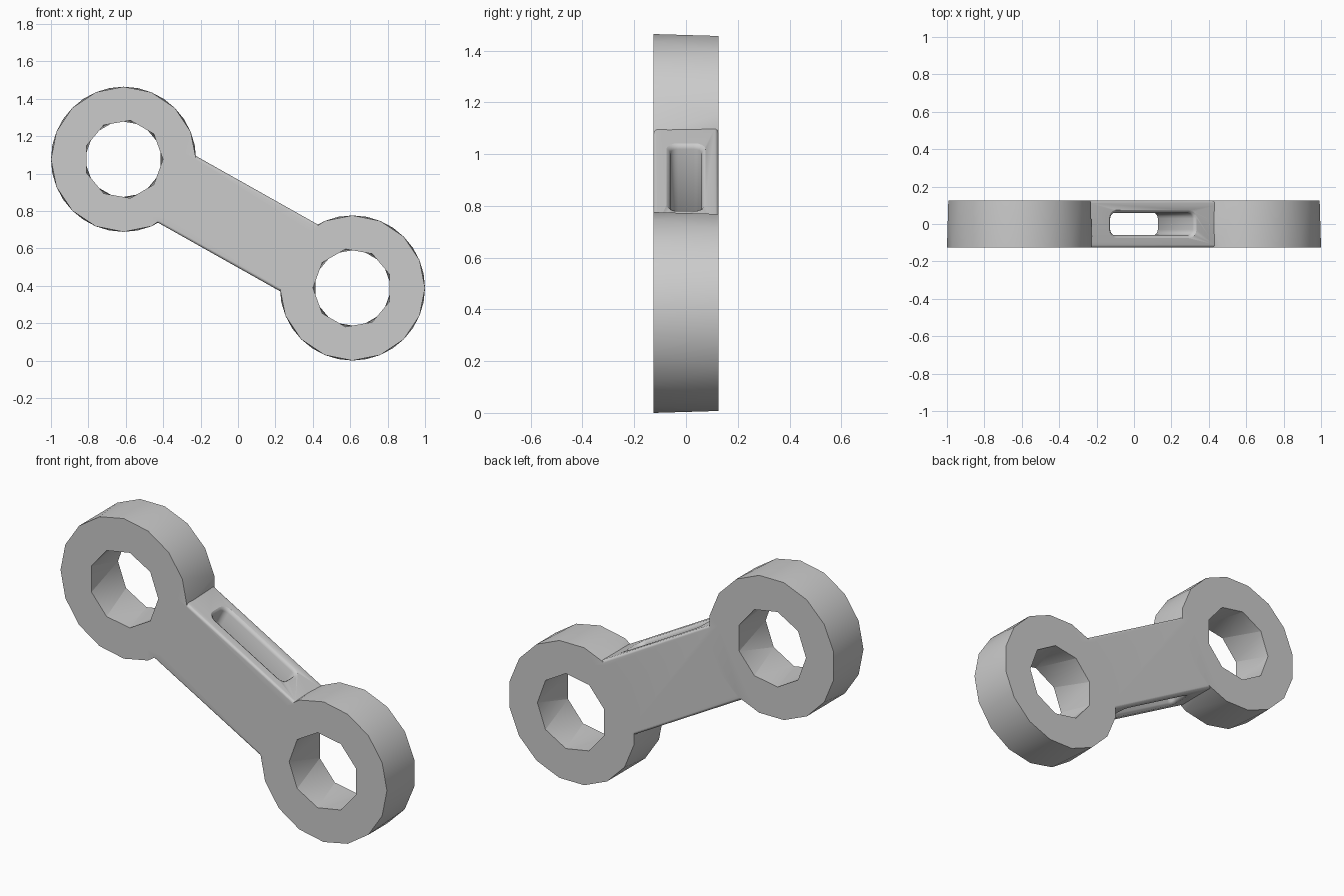
import bpy, bmesh
from math import sin, cos, pi, atan2, hypot
from mathutils import Vector

if "Cube" in bpy.data.objects:
    bpy.data.objects.remove(bpy.data.objects["Cube"])

HALF_Y = 0.125                      # half thickness
CX, CZ_LOW, CZ_HIGH = 0.612, 0.388, 1.076
MID = Vector((0, 0, (CZ_LOW + CZ_HIGH) / 2))
DROP = atan2(CZ_HIGH - CZ_LOW, 2 * CX)
ALONG = Vector((cos(DROP), 0, -sin(DROP)))   # down the arm
ACROSS = Vector((sin(DROP), 0, cos(DROP)))   # arm's upper side
SPAN = hypot(2 * CX, CZ_HIGH - CZ_LOW) / 2


def loft(name, loops):
    """Solid through a list of equal-length point loops, capped at both ends."""
    bm = bmesh.new()
    rows = [[bm.verts.new(p) for p in loop] for loop in loops]
    for a, b in zip(rows, rows[1:]):
        n = len(a)
        for i in range(n):
            j = (i + 1) % n
            bm.faces.new((a[i], a[j], b[i]))
            bm.faces.new((a[j], b[j], b[i]))
    bm.faces.new(rows[0])
    bm.faces.new(rows[-1])
    bmesh.ops.recalc_face_normals(bm, faces=bm.faces)
    me = bpy.data.meshes.new(name)
    bm.to_mesh(me)
    bm.free()
    ob = bpy.data.objects.new(name, me)
    bpy.context.collection.objects.link(ob)
    return ob


def rounded_rect(w, h, r, steps=4):
    pts = []
    for k, (sx, sy) in enumerate(((1, 1), (-1, 1), (-1, -1), (1, -1))):
        for s in range(steps + 1):
            a = (k + s / steps) * pi / 2
            pts.append((sx * (w - r) + r * cos(a), sy * (h - r) + r * sin(a)))
    return pts


def faceted_drum(name, cx, cz, r, sides, depth, phase):
    """Cylinder whose back rim is turned half a side against the front rim."""
    def rim(y, shift):
        return [(cx + r * cos(phase + (i + shift) * 2 * pi / sides), y,
                 cz + r * sin(phase + (i + shift) * 2 * pi / sides))
                for i in range(sides)]
    return loft(name, [rim(-depth, 0), rim(depth, 0.5)])


def combine(target, other, operation):
    mod = target.modifiers.new(operation.lower(), 'BOOLEAN')
    mod.operation, mod.object, mod.solver = operation, other, 'EXACT'
    bpy.context.view_layer.objects.active = target
    bpy.ops.object.modifier_apply(modifier=mod.name)
    bpy.data.objects.remove(other, do_unlink=True)


# Straight arm with softly rounded long edges
section = rounded_rect(HALF_Y, 0.205, 0.014)
link = loft("link_arm", [[MID + ALONG * t + Vector((0, y, 0)) + ACROSS * v
                          for y, v in section]
                         for t in (-(SPAN - 0.27), SPAN - 0.27)])

# End rings
ends = ((-CX, CZ_HIGH, 0), (CX, CZ_LOW, pi))
for x, z, phase in ends:
    combine(link, faceted_drum("end_ring", x, z, 0.388, 16, HALF_Y, phase), 'UNION')

# Bores through the rings
for x, z, phase in ends:
    combine(link, faceted_drum("bore", x, z, 0.211, 9, HALF_Y + 0.002, phase), 'DIFFERENCE')

# Slot right through the arm, flared at both rims
slot = []
for v, flare in ((-0.23, 0.016), (-0.205, 0.016), (-0.200, 0.007), (-0.188, 0),
                 (0.188, 0), (0.200, 0.007), (0.205, 0.016), (0.23, 0.016)):
    slot.append([MID + ALONG * t + Vector((0, y, 0)) + ACROSS * v
                 for t, y in rounded_rect(0.252 + flare, 0.06 + flare, 0.03 + flare)])
combine(link, loft("slot", slot), 'DIFFERENCE')

link.name = "connecting_link"
bpy.ops.object.select_all(action='DESELECT')
link.select_set(True)
bpy.context.view_layer.objects.active = link
bpy.ops.object.shade_smooth_by_angle(angle=0.6)
